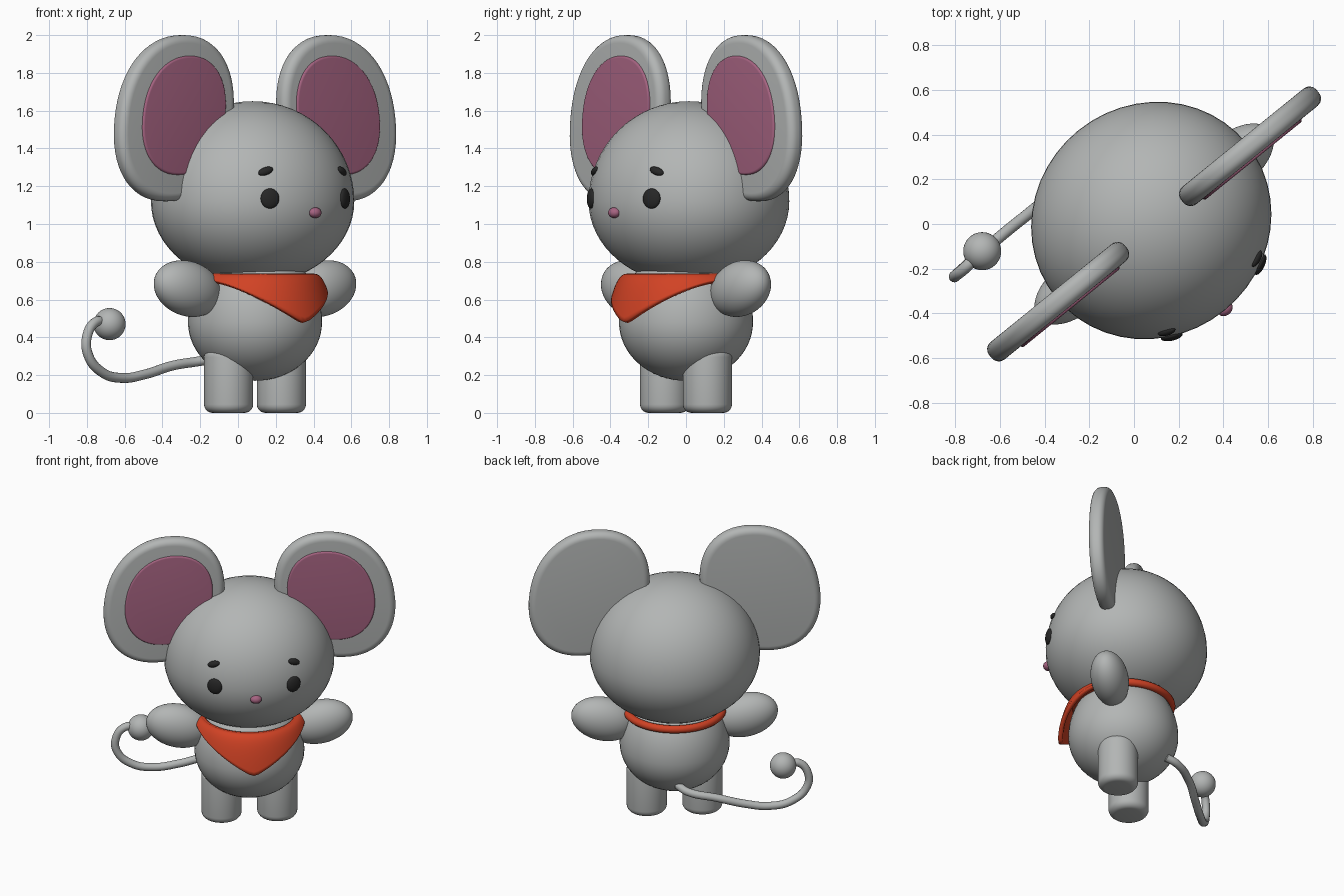
import bpy, bmesh
from math import sin, cos, pi, radians, copysign
from mathutils import Matrix, Vector, Euler

if "Cube" in bpy.data.objects:
    bpy.data.objects.remove(bpy.data.objects["Cube"])

# The figure is modelled facing -y, then turned and shifted into place
PLACE = Matrix.Translation((0.09, 0, 0)) @ Matrix.Rotation(radians(39), 4, 'Z')


def material(name, rgb):
    m = bpy.data.materials.new(name)
    m.use_nodes = True
    m.diffuse_color = (*rgb, 1)
    m.node_tree.nodes["Principled BSDF"].inputs["Base Color"].default_value = (*rgb, 1)
    return m


GREY = material("mouse grey", (0.45, 0.465, 0.46))
PINK = material("dusty pink", (0.38, 0.125, 0.22))
ORANGE = material("scarf orange", (0.64, 0.055, 0.018))
BLACK = material("soft black", (0.02, 0.02, 0.02))


def finish(name, bm, mat):
    bmesh.ops.recalc_face_normals(bm, faces=bm.faces)
    bm.transform(PLACE)
    me = bpy.data.meshes.new(name)
    bm.to_mesh(me)
    bm.free()
    me.materials.append(mat)
    me.shade_smooth()
    ob = bpy.data.objects.new(name, me)
    bpy.context.collection.objects.link(ob)
    return ob


def blob(name, mat, centre, size, rot=Matrix(), top=None):
    """Ellipsoid; 'top' gives the upper half its own height."""
    bm = bmesh.new()
    bmesh.ops.create_uvsphere(bm, u_segments=48, v_segments=32, radius=1)
    for v in bm.verts:
        h = top if top and v.co.z > 0 else size[2]
        v.co = Vector((v.co.x * size[0], v.co.y * size[1], v.co.z * h))
    bm.transform(Matrix.Translation(centre) @ rot)
    return finish(name, bm, mat)


def loft(name, mat, rings, closed=True, caps=True):
    """Skin a list of rings that all have the same point count."""
    bm = bmesh.new()
    rows = [[bm.verts.new(p) for p in ring] for ring in rings]
    n = len(rows[0])
    for a, b in zip(rows, rows[1:]):
        for i in range(n if closed else n - 1):
            j = (i + 1) % n
            bm.faces.new((a[i], a[j], b[j], b[i]))
    if caps:
        bm.faces.new(rows[0])
        bm.faces.new(rows[-1])
    return finish(name, bm, mat)


def rounded(half, bevel, steps=6):
    """(inset, offset) pairs across a slab with rounded edges."""
    arc = [i * pi / 2 / steps for i in range(steps + 1)]
    front = [(bevel * (1 - sin(a)), -half + bevel * (1 - cos(a))) for a in arc]
    return front + [(inset, -off) for inset, off in reversed(front)]


def ear_slab(name, mat, side, centre, radii, half, bevel, y):
    """Upright oval plate whose top leans towards the head."""
    rings = []
    for inset, off in rounded(half, bevel):
        ring = []
        for i in range(64):
            a = i * 2 * pi / 64
            c, s = (copysign(abs(f(a)) ** 0.92, f(a)) for f in (cos, sin))
            dz = (radii[1] - inset) * s
            dx = (radii[0] - inset) * c - 0.13 * dz
            ring.append((side * (centre[0] + dx), y + off, centre[1] + dz))
        rings.append(ring)
    return loft(name, mat, rings)


# Head and body
HEAD, HEAD_SIZE, HEAD_TOP = Vector((0, 0.02, 1.12)), (0.55, 0.52, 0.44), 0.53
blob("head", GREY, HEAD, HEAD_SIZE, top=HEAD_TOP)
blob("body", GREY, (0, 0, 0.48), (0.355, 0.355, 0.31), top=0.4)


def on_head(x, z):
    """Point on the face and the rotation that lies flat against it."""
    h = HEAD_TOP if z > HEAD.z else HEAD_SIZE[2]
    dz = z - HEAD.z
    dy = -HEAD_SIZE[1] * (1 - (x / HEAD_SIZE[0]) ** 2 - (dz / h) ** 2) ** 0.5
    normal = Vector((x / HEAD_SIZE[0] ** 2, dy / HEAD_SIZE[1] ** 2, dz / h ** 2))
    turn = normal.to_track_quat('-Y', 'Z').to_matrix().to_4x4()
    return HEAD + Vector((x, dy, dz)), turn


# Paired parts
for side, word in ((1, "left"), (-1, "right")):
    ear_slab(word + "_ear", GREY, side, (0.553, 1.56), (0.385, 0.44), 0.05, 0.042, 0)
    ear_slab(word + "_inner_ear", PINK, side, (0.525, 1.575), (0.28, 0.315), 0.018, 0.012, -0.042)

    spot, turn = on_head(side * 0.255, 1.135)
    blob(word + "_eye", BLACK, spot, (0.05, 0.02, 0.053), turn)
    spot, turn = on_head(side * 0.26, 1.28)
    tilt = Matrix.Rotation(side * 0.35, 4, 'Y')
    blob(word + "_eyebrow", BLACK, spot, (0.042, 0.017, 0.021), turn @ tilt)

    lift = Matrix.Rotation(-side * 0.25, 4, 'Y')
    blob(word + "_arm", GREY, (side * 0.46, 0, 0.658), (0.212, 0.12, 0.145), lift)

    leg = [[(side * 0.18 + (0.13 - inset) * cos(a), (0.13 - inset) * sin(a), 0.17 + off)
            for a in (i * 2 * pi / 48 for i in range(48))]
           for inset, off in rounded(0.17, 0.045)]
    loft(word + "_leg", GREY, leg)

# Nose
spot, turn = on_head(0.008, 1.06)
blob("nose", PINK, spot, (0.037, 0.03, 0.028), turn)

# Scarf: a band round the neck and a pointed cloth in front
band = [[((0.31 + 0.026 * cos(t)) * cos(a), (0.31 + 0.026 * cos(t)) * sin(a), 0.712 + 0.026 * sin(t))
         for t in (j * 2 * pi / 12 for j in range(12))]
        for a in (i * 2 * pi / 64 for i in range(65))]
loft("scarf_band", ORANGE, band, caps=False)

cloth = []
for i in range(49):
    a = radians(-92 + 184 * i / 48)
    drop = 0.03 + 0.236 * (1 - (sin(a) ** 2 + 0.002) ** 0.5)
    column = []
    for j in range(17):
        dz = drop * (j / 16) ** 1.6
        r = 0.312 + 0.115 * (dz / 0.266) ** 0.42
        column.append((r * sin(a), -r * cos(a), 0.737 - dz))
    cloth.append(column)
scarf = loft("scarf_cloth", ORANGE, cloth, closed=False, caps=False)
# Thicken towards the body, whichever way the sheet's normals point
middle = scarf.data.polygons[len(scarf.data.polygons) // 2 + 8]
outward = middle.normal.dot(middle.center - Vector((0.09, 0, middle.center.z))) > 0
solid = scarf.modifiers.new("thickness", 'SOLIDIFY')
solid.thickness = 0.03
solid.offset = -1 if outward else 1

# Tail and its round tip
path = [(0, 0.28, 0.3), (-0.06, 0.34, 0.28), (-0.25, 0.385, 0.25), (-0.43, 0.39, 0.205),
        (-0.59, 0.39, 0.185), (-0.73, 0.385, 0.215), (-0.83, 0.38, 0.31),
        (-0.835, 0.38, 0.41), (-0.78, 0.38, 0.48), (-0.7, 0.39, 0.48)]
curve = bpy.data.curves.new("tail", 'CURVE')
curve.dimensions = '3D'
curve.bevel_depth = 0.026
curve.bevel_resolution = 5
curve.use_fill_caps = True
spline = curve.splines.new('BEZIER')
spline.bezier_points.add(len(path) - 1)
for point, co in zip(spline.bezier_points, path):
    point.co = PLACE @ Vector(co)
    point.handle_left_type = point.handle_right_type = 'AUTO'
curve.materials.append(GREY)
bpy.context.collection.objects.link(bpy.data.objects.new("tail", curve))
blob("tail_tip", GREY, (-0.675, 0.39, 0.47), (0.085, 0.085, 0.085))

# Crisp rims where flat plates meet their rounded edges
bpy.ops.object.select_all(action='DESELECT')
for ob in bpy.context.collection.objects:
    if ob.type == 'MESH' and ("ear" in ob.name or "leg" in ob.name):
        ob.select_set(True)
        bpy.context.view_layer.objects.active = ob
bpy.ops.object.shade_smooth_by_angle(angle=radians(35))
